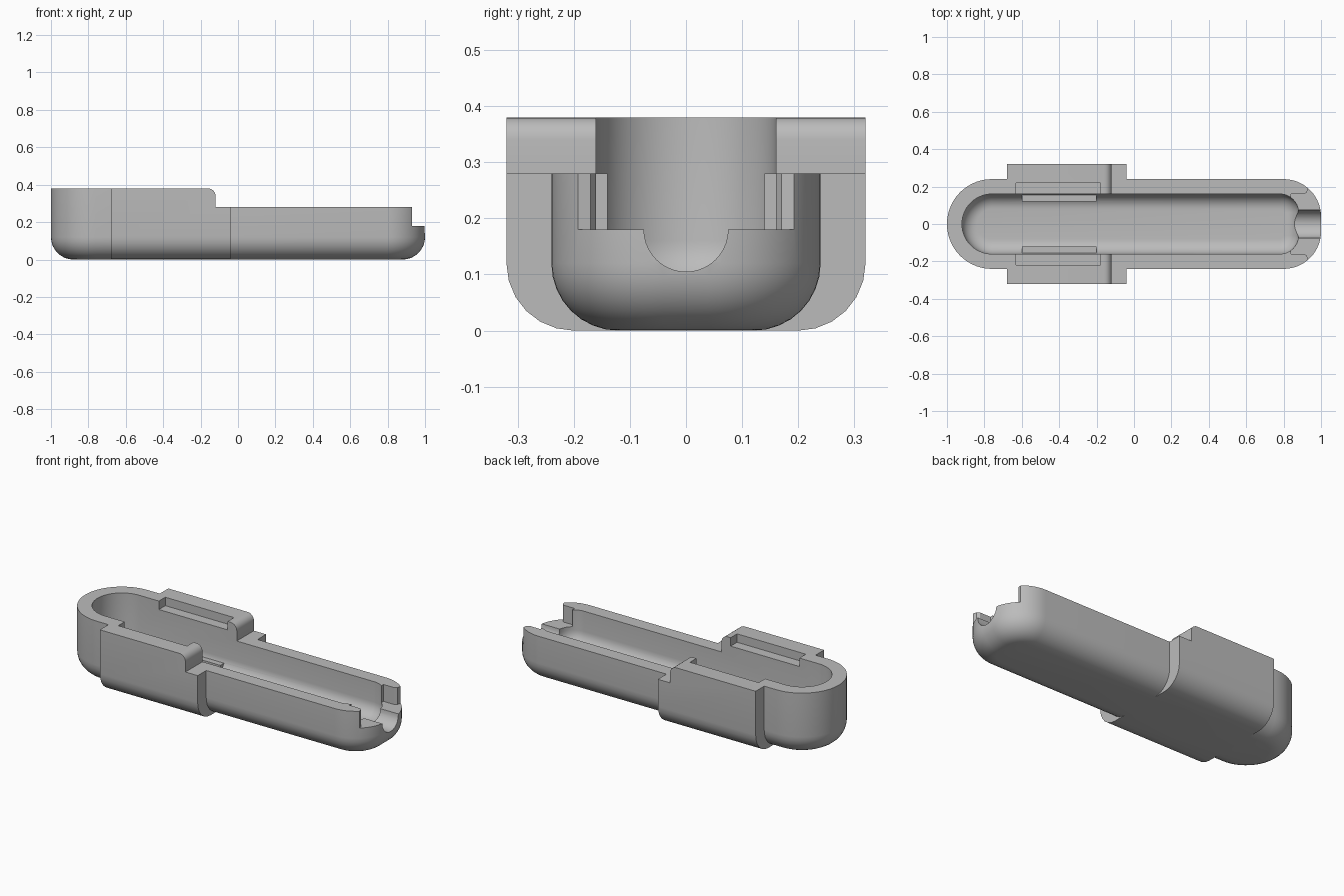
import bpy, bmesh
from math import sin, cos, pi, radians

cube = bpy.data.objects.get("Cube")
if cube:
    bpy.data.objects.remove(cube, do_unlink=True)

grey = bpy.data.materials.new("plain_grey")
grey.use_nodes = True
colour = (0.5, 0.5, 0.5, 1)
grey.diffuse_color = colour
grey.node_tree.nodes["Principled BSDF"].inputs["Base Color"].default_value = colour


def loft(name, rings):
    """Solid skinned through matching closed rings, capped at both ends."""
    bm = bmesh.new()
    loops = [[bm.verts.new(p) for p in ring] for ring in rings]
    n = len(loops[0])
    for a, b in zip(loops, loops[1:]):
        for i in range(n):
            j = (i + 1) % n
            bm.faces.new((a[i], a[j], b[j], b[i]))
    bm.faces.new(loops[0])
    bm.faces.new(loops[-1])
    bmesh.ops.remove_doubles(bm, verts=bm.verts, dist=1e-5)
    bmesh.ops.recalc_face_normals(bm, faces=bm.faces)
    mesh = bpy.data.meshes.new(name)
    bm.to_mesh(mesh)
    bm.free()
    mesh.materials.append(grey)
    ob = bpy.data.objects.new(name, mesh)
    bpy.context.collection.objects.link(ob)
    return ob


def arc(cx, cy, r, start, end, steps):
    angles = [radians(start + (end - start) * i / steps) for i in range(steps + 1)]
    return [(cx + r * cos(a), cy + r * sin(a)) for a in angles]


def outline(x0, x1, half, r0, r1, inset):
    """Long plan shape with separate corner radii at each end."""
    a, b = half - r0, half - r1
    return (arc(x1 - r1, b, r1 - inset, 0, 90, 14) + arc(x0 + r0, a, r0 - inset, 90, 180, 14)
            + arc(x0 + r0, -a, r0 - inset, 180, 270, 14) + arc(x1 - r1, -b, r1 - inset, 270, 360, 14))


def tub(name, plan, floor, top, fillet, steps=8):
    """Upright solid with a rounded bottom edge."""
    levels = [(fillet * (1 - sin(t)), floor + fillet * (1 - cos(t)))
              for t in (pi / 2 * i / steps for i in range(steps + 1))]
    levels.append((0, top))
    return loft(name, [[(x, y, z) for x, y in outline(*plan, d)] for d, z in levels])


def along_x(name, profile, x0, x1):
    return loft(name, [[(x, y, z) for y, z in profile] for x in (x0, x1)])


def along_y(name, profile, y0, y1):
    return loft(name, [[(x, y, z) for x, z in profile] for y in (y0, y1)])


def along_z(name, profile, z0, z1):
    return loft(name, [[(x, y, z) for x, y in profile] for z in (z0, z1)])


def box(name, x0, x1, y0, y1, z0, z1):
    return along_z(name, [(x0, y0), (x1, y0), (x1, y1), (x0, y1)], z0, z1)


def combine(target, tool, operation):
    mod = target.modifiers.new(operation, 'BOOLEAN')
    mod.operation, mod.solver, mod.object = operation, 'EXACT', tool
    bpy.context.view_layer.update()
    result = bpy.data.meshes.new_from_object(
        target.evaluated_get(bpy.context.evaluated_depsgraph_get()))
    target.modifiers.clear()
    target.data = result
    bpy.data.objects.remove(tool, do_unlink=True)


# Outer shell and the wide grip block across it
shell = tub("tray_shell", (-1, 1, 0.24, 0.24, 0.2), 0, 0.38, 0.12)
grip = (arc(-0.2, 0.12, 0.12, 180, 270, 6) + arc(0.2, 0.12, 0.12, 270, 360, 6)
        + [(0.32, 0.38), (-0.32, 0.38)])
combine(shell, along_x("grip_block", grip, -0.68, -0.04), 'UNION')

# Long inner cavity
combine(shell, tub("cavity", (-0.92, 0.88, 0.16, 0.16, 0.1), 0.08, 0.5, 0.08), 'DIFFERENCE')

# Lower rim toward the right end, with a rounded shoulder
step = [(-0.16, 0.5)] + arc(-0.16, 0.34, 0.04, 90, 0, 6) + [(-0.12, 0.28), (1.1, 0.28), (1.1, 0.5)]
combine(shell, along_y("rim_step", step, -0.5, 0.5), 'DIFFERENCE')

# Open end: a flared slot above a round cable channel
flare = [(0.84, 0.16), (0.91, 0.16), (0.925, 0.17), (0.93, 0.195), (0.93, 0.3), (1.1, 0.3)]
slot = flare + [(x, -y) for x, y in reversed(flare)]
combine(shell, along_z("end_slot", slot, 0.18, 0.5), 'DIFFERENCE')
channel = arc(0, 0.18, 0.075, 180, 360, 20) + [(0.075, 0.3), (-0.075, 0.3)]
combine(shell, along_x("cable_channel", channel, 0.8, 1.1), 'DIFFERENCE')

# Rim pocket and low inner ledge on each side
for s in (-1, 1):
    combine(shell, box("rim_pocket", -0.63, -0.18, s * 0.14, s * 0.22, 0.33, 0.5), 'DIFFERENCE')
    combine(shell, box("inner_ledge", -0.6, -0.2, s * 0.12, s * 0.19, 0.05, 0.13), 'UNION')

bpy.ops.object.select_all(action='DESELECT')
shell.select_set(True)
bpy.context.view_layer.objects.active = shell
bpy.ops.object.shade_smooth_by_angle(angle=radians(30))
